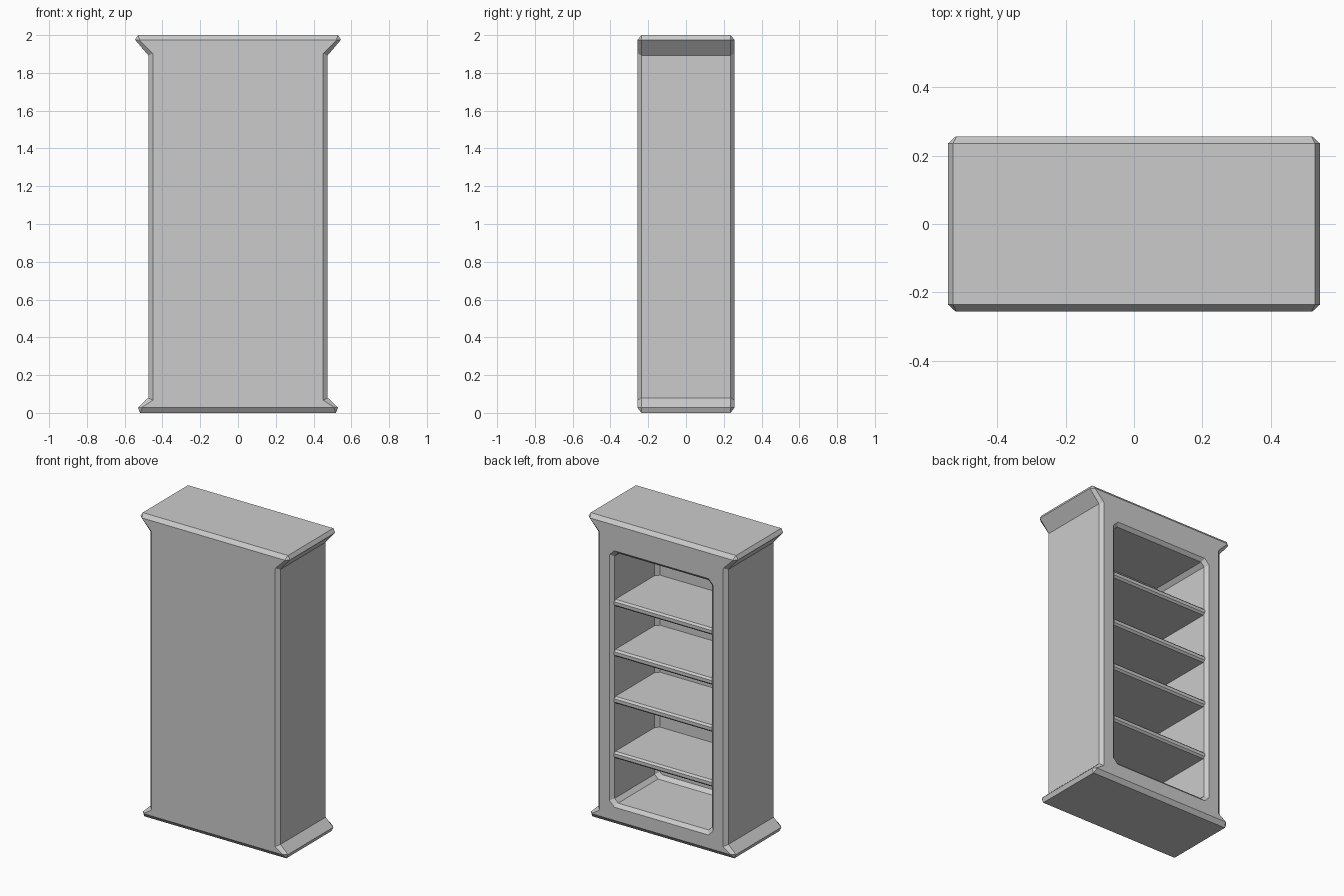
import bpy, bmesh

if "Cube" in bpy.data.objects:
    bpy.data.objects.remove(bpy.data.objects["Cube"])

Y_FACE, Y_EDGE = 0.257, 0.236   # flat face plane / start of the chamfer


def mirrored(half):
    """Closed outline from a right-hand half listed bottom to top."""
    return half + [(-x, z) for x, z in reversed(half)]


def octagon(hw, z0, z1, c):
    """Rectangle with clipped corners."""
    return mirrored([(hw - c, z0), (hw, z0 + c), (hw, z1 - c), (hw - c, z1)])


def add_ring(bm, outline, y):
    return [bm.verts.new((x, y, z)) for x, z in outline]


def skin(bm, rings):
    for a, b in zip(rings, rings[1:]):
        n = len(a)
        for i in range(n):
            j = (i + 1) % n
            bm.faces.new((a[i], a[j], b[j], b[i]))


def loop_edges(bm, ring):
    return [bm.edges.get((ring[i - 1], ring[i])) for i in range(len(ring))]


def make_object(name, bm):
    bmesh.ops.remove_doubles(bm, verts=bm.verts, dist=0.0005)
    bmesh.ops.recalc_face_normals(bm, faces=bm.faces)
    mesh = bpy.data.meshes.new(name)
    bm.to_mesh(mesh)
    bm.free()
    obj = bpy.data.objects.new(name, mesh)
    bpy.context.collection.objects.link(obj)
    return obj


# Carcass: flared outline with chamfered front and back rims
full = mirrored([(0.518, 0), (0.53, 0.028), (0.475, 0.08),
                 (0.475, 1.893), (0.545, 1.975), (0.53, 2.0)])
face = mirrored([(0.506, 0.028), (0.508, 0.03), (0.451, 0.067),
                 (0.451, 1.902), (0.522, 1.973), (0.52, 1.975)])
bm = bmesh.new()
outer = [add_ring(bm, o, y) for o, y in
         ((face, -Y_FACE), (full, -Y_EDGE), (full, Y_EDGE), (face, Y_FACE))]
skin(bm, outer)
bm.faces.new(outer[0])

# Cavity: bevelled opening, chamfered interior edges, closed at the far end
inner = octagon(0.355, 0.137, 1.785, 0.025)
cavity = [add_ring(bm, o, y) for o, y in
          ((octagon(0.378, 0.115, 1.806, 0.035), Y_FACE), (inner, Y_EDGE),
           (inner, -0.18), (octagon(0.332, 0.16, 1.762, 0.015), -0.204))]
skin(bm, cavity)
bm.faces.new(cavity[-1])

# Flat frame between the opening and the outer rim
bmesh.ops.triangle_fill(bm, use_beauty=True, use_dissolve=False,
                        edges=loop_edges(bm, outer[-1]) + loop_edges(bm, cavity[0]))
make_object("bookcase_body", bm)

# Shelves: thin boards with a chamfered leading edge
for k, top in enumerate((0.47, 0.832, 1.142, 1.472)):
    t, c, y1, y0 = 0.045, 0.012, 0.24, -0.206
    section = [(y0, top - t), (y1 - c, top - t), (y1, top - t + c),
               (y1, top - c), (y1 - c, top), (y0, top)]
    bm = bmesh.new()
    ends = [[bm.verts.new((x, y, z)) for y, z in section] for x in (-0.357, 0.357)]
    skin(bm, ends)
    for e in ends:
        bm.faces.new(e)
    make_object(f"shelf_{k + 1}", bm)
